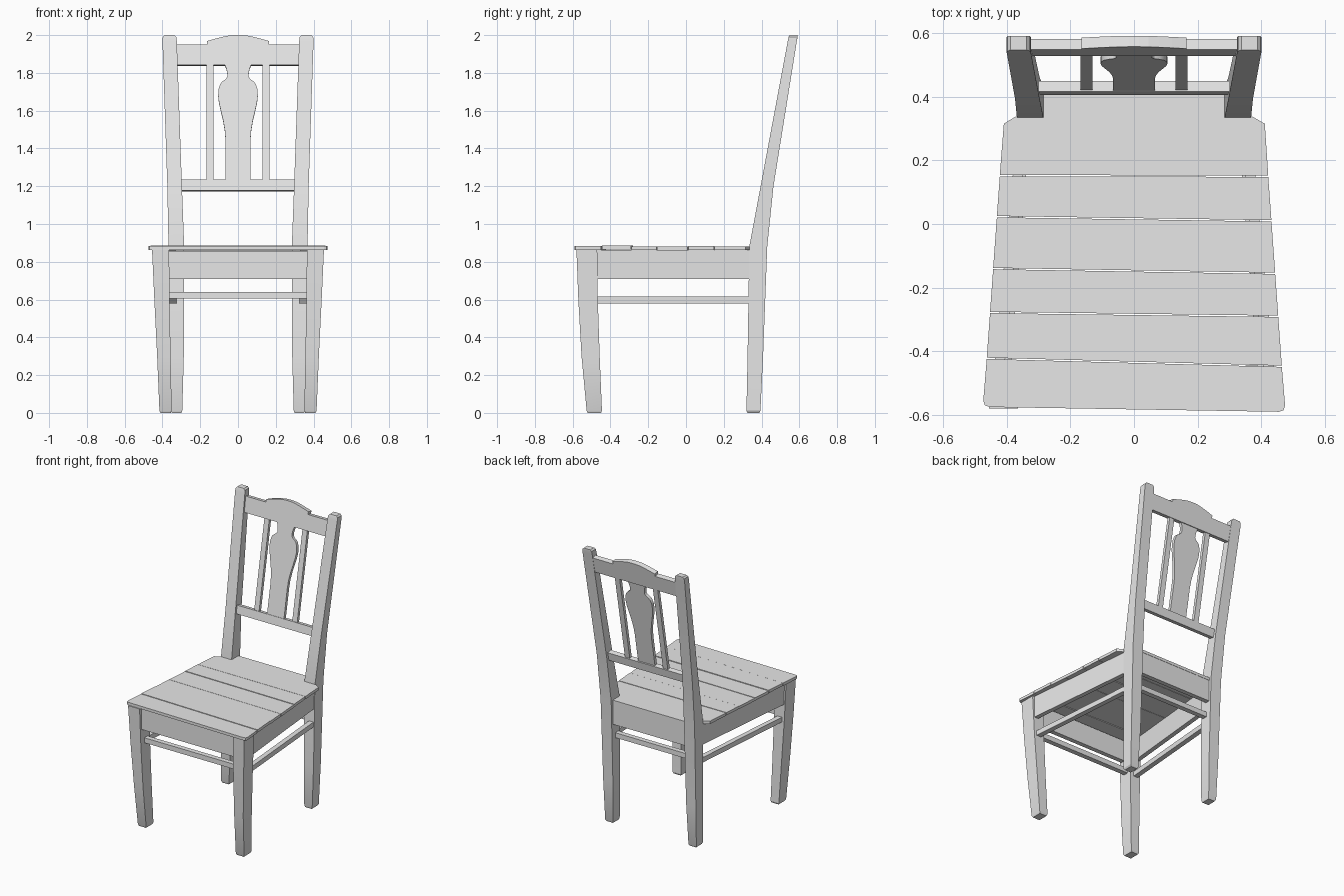
import bpy, bmesh, math
from mathutils import Vector

cube = bpy.data.objects.get("Cube")
if cube:
    bpy.data.objects.remove(cube, do_unlink=True)

GREY = (0.8, 0.8, 0.8, 1.0)
mat = bpy.data.materials.new("light grey")
mat.use_nodes = True
mat.diffuse_color = GREY
mat.node_tree.nodes["Principled BSDF"].inputs["Base Color"].default_value = GREY


def loft(name, rings, smooth=False):
    """Skin a stack of equal-sized point rings and cap both ends."""
    bm = bmesh.new()
    loops = [[bm.verts.new(p) for p in ring] for ring in rings]
    n = len(loops[0])
    for a, b in zip(loops, loops[1:]):
        for i in range(n):
            j = (i + 1) % n
            bm.faces.new((a[i], a[j], b[j], b[i]))
    bm.faces.new(loops[0][::-1])
    bm.faces.new(loops[-1])
    bmesh.ops.recalc_face_normals(bm, faces=bm.faces)
    mesh = bpy.data.meshes.new(name)
    bm.to_mesh(mesh)
    bm.free()
    mesh.materials.append(mat)
    ob = bpy.data.objects.new(name, mesh)
    bpy.context.collection.objects.link(ob)
    if smooth:
        bpy.ops.object.select_all(action='DESELECT')
        ob.select_set(True)
        bpy.context.view_layer.objects.active = ob
        bpy.ops.object.shade_smooth_by_angle(angle=math.radians(25))
    return ob


def board(name, plan, z0, z1):
    """Flat board: plan outline (x, y) raised from z0 to z1."""
    return loft(name, [[(x, y, z) for x, y in plan] for z in (z0, z1)])


def post(name, side, levels):
    """Rectangular leg; each level is z, inner x, outer x, front y, back y."""
    loft(name, [[(side * xi, yf, z), (side * xo, yf, z), (side * xo, yb, z), (side * xi, yb, z)]
                for z, xi, xo, yf, yb in levels], smooth=True)


# The backrest leans along this slope; panels are cut square to it
SLOPE = 0.1875
NORMAL = Vector((0, 1, -SLOPE)).normalized()


def back_panel(name, outline, inset, thick, smooth=False):
    """Panel in the leaning back: front outline (x, z) plus thickness."""
    front = [Vector((x, 0.335 + SLOPE * (z - 0.88) + inset, z)) for x, z in outline]
    loft(name, [front, [p + NORMAL * thick for p in front]], smooth)


def mirrored(right_half):
    """Close a half outline, listed bottom to top, across x = 0."""
    return right_half + [(-x, z) for x, z in reversed(right_half)]


BACK_POST = [
    (0.0, 0.300, 0.350, 0.325, 0.388),
    (0.012, 0.295, 0.357, 0.320, 0.394),
    (0.30, 0.287, 0.363, 0.326, 0.408),
    (0.88, 0.285, 0.368, 0.335, 0.430),
    (1.20, 0.297, 0.374, 0.395, 0.463),
    (1.97, 0.324, 0.400, 0.539, 0.587),
    (1.99, 0.327, 0.398, 0.543, 0.590),
    (2.0, 0.337, 0.388, 0.547, 0.590),
]
FRONT_LEG = [
    (0.0, 0.356, 0.410, -0.520, -0.450),
    (0.012, 0.351, 0.416, -0.526, -0.445),
    (0.30, 0.357, 0.428, -0.553, -0.457),
    (0.60, 0.362, 0.443, -0.570, -0.467),
    (0.862, 0.365, 0.455, -0.580, -0.470),
]

# Legs, side aprons and side stretchers
for side, word in ((1, "left"), (-1, "right")):
    post(f"back_post_{word}", side, BACK_POST)
    post(f"front_leg_{word}", side, FRONT_LEG)
    for part, xf, xb, width, z0, z1 in (("apron", 0.442, 0.362, 0.032, 0.71, 0.862),
                                        ("stretcher", 0.425, 0.358, 0.035, 0.58, 0.615)):
        plan = [(side * xf, -0.48), (side * xb, 0.35),
                (side * (xb - width), 0.35), (side * (xf - width), -0.48)]
        board(f"side_{part}_{word}", plan, z0, z1)


def crossbar(name, half, y0, y1, z0, z1):
    board(name, [(-half, y0), (half, y0), (half, y1), (-half, y1)], z0, z1)


# Front and rear aprons and stretchers
crossbar("front_apron", 0.38, -0.560, -0.528, 0.71, 0.857)
crossbar("rear_apron", 0.30, 0.378, 0.410, 0.71, 0.862)
crossbar("front_stretcher", 0.375, -0.530, -0.495, 0.605, 0.64)
crossbar("rear_stretcher", 0.30, 0.348, 0.383, 0.605, 0.64)


# Seat planks: seams give y at the right and left edges
def edge(y):
    return 0.41 + (0.315 - y) * 0.0715


SEAMS = [(0.152, 0.150), (0.023, 0.010), (-0.140, -0.155),
         (-0.278, -0.290), (-0.422, -0.447), (-0.575, -0.590)]
LIFT = [0.0, 0.001, -0.001, 0.0, 0.003, 0.001]
GAP = 0.002

r, l = SEAMS[0]
board("seat_plank_1", [(-edge(r), r + GAP), (edge(l), l + GAP), (0.411, 0.315), (0.373, 0.337),
                       (0.285, 0.337), (0.285, 0.412), (-0.285, 0.412), (-0.285, 0.337),
                       (-0.373, 0.337), (-0.409, 0.315)], 0.862, 0.882)
for i in range(1, len(SEAMS)):
    (r0, l0), (r1, l1) = SEAMS[i - 1], SEAMS[i]
    plan = [(edge(l0), l0 - GAP), (-edge(r0), r0 - GAP)]
    if i < len(SEAMS) - 1:
        plan += [(-edge(r1), r1 + GAP), (edge(l1), l1 + GAP)]
    else:  # rounded front corners
        a, b = edge(r1), edge(l1)
        plan += [(-a, r1 + 0.02), (-a + 0.005, r1 + 0.005), (-a + 0.02, r1),
                 (b - 0.02, l1), (b - 0.005, l1 + 0.005), (b, l1 + 0.02)]
    board(f"seat_plank_{i + 1}", plan, 0.862 + LIFT[i], 0.882 + LIFT[i])

# Backrest rails
back_panel("lower_back_rail", mirrored([(0.305, 1.178), (0.305, 1.235)]), 0.014, 0.035)
back_panel("crest_rail", mirrored([(0.33, 1.843), (0.335, 1.95), (0.165, 1.95), (0.165, 1.968),
                                   (0.12, 1.981), (0.08, 1.991), (0.045, 1.998), (0.015, 2.0)]),
           0.012, 0.035)

# Backrest slats
for side, word in ((1, "left"), (-1, "right")):
    x0, x1 = side * 0.130, side * 0.168
    back_panel(f"back_slat_{word}", [(x0, 1.225), (x1, 1.225), (x1, 1.855), (x0, 1.855)],
               0.020, 0.022)

# Vase-shaped centre splat
SPLAT = [(0.066, 1.225), (0.066, 1.44), (0.069, 1.49), (0.079, 1.55), (0.091, 1.60),
         (0.101, 1.645), (0.105, 1.68), (0.103, 1.715), (0.094, 1.742), (0.080, 1.757),
         (0.064, 1.767), (0.057, 1.779), (0.056, 1.795), (0.061, 1.82), (0.073, 1.855)]
back_panel("centre_splat", mirrored(SPLAT), 0.018, 0.022, smooth=True)
